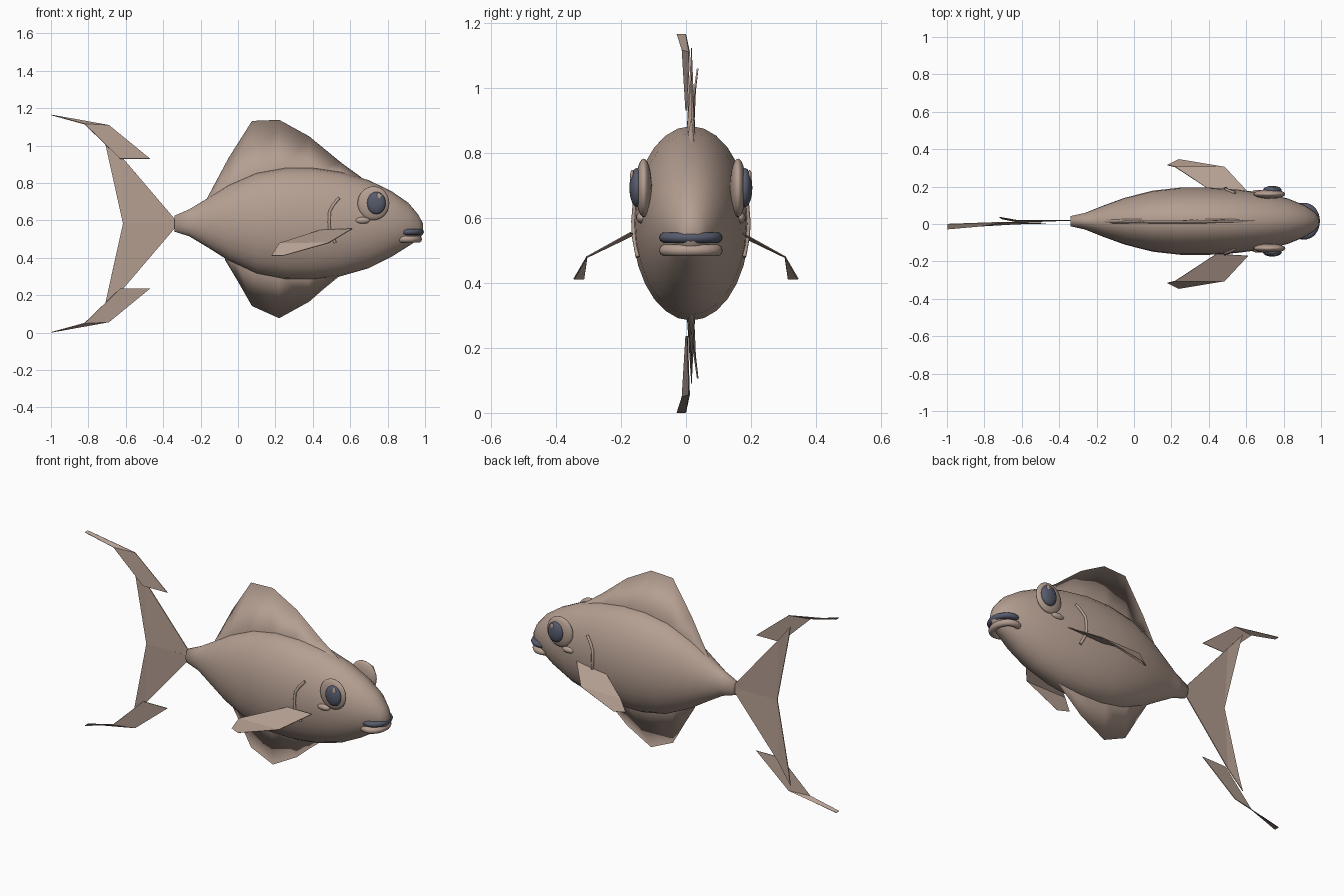
import bpy, bmesh, math
from mathutils import Vector

if "Cube" in bpy.data.objects:
    bpy.data.objects.remove(bpy.data.objects["Cube"])

YC = 0.015  # mid plane of the body


def material(name, rgb):
    m = bpy.data.materials.new(name)
    m.diffuse_color = (*rgb, 1)
    m.use_nodes = True
    m.node_tree.nodes["Principled BSDF"].inputs["Base Color"].default_value = m.diffuse_color
    return m


SKIN = material("dusty_brown", (0.46, 0.345, 0.285))
BLUE = material("slate_blue", (0.095, 0.105, 0.15))


def mesh_object(name, verts, faces, mat, smooth=True, thick=0):
    me = bpy.data.meshes.new(name)
    me.from_pydata(verts, [], faces)
    bm = bmesh.new()
    bm.from_mesh(me)
    bmesh.ops.recalc_face_normals(bm, faces=bm.faces)
    for f in bm.faces:
        f.smooth = smooth
    bm.to_mesh(me)
    bm.free()
    me.materials.append(mat)
    ob = bpy.data.objects.new(name, me)
    bpy.context.collection.objects.link(ob)
    if thick:
        s = ob.modifiers.new("thickness", 'SOLIDIFY')
        s.thickness, s.offset = thick, 0
    return ob


def ellipsoid(name, centre, radii, mat):
    bm = bmesh.new()
    bmesh.ops.create_uvsphere(bm, u_segments=24, v_segments=14, radius=1)
    bmesh.ops.scale(bm, vec=radii, verts=bm.verts)
    bmesh.ops.translate(bm, vec=centre, verts=bm.verts)
    me = bpy.data.meshes.new(name)
    for f in bm.faces:
        f.smooth = True
    bm.to_mesh(me)
    bm.free()
    me.materials.append(mat)
    bpy.context.collection.objects.link(bpy.data.objects.new(name, me))


# Body: elliptical rings (x, top, bottom, half width)
RINGS = [(-0.34, 0.625, 0.54, 0.027), (-0.26, 0.66, 0.515, 0.045),
         (-0.16, 0.72, 0.455, 0.085), (-0.05, 0.79, 0.385, 0.125),
         (0.1, 0.855, 0.315, 0.163), (0.25, 0.882, 0.286, 0.18),
         (0.4, 0.882, 0.284, 0.18), (0.55, 0.86, 0.302, 0.17),
         (0.7, 0.815, 0.345, 0.15), (0.82, 0.757, 0.405, 0.122),
         (0.91, 0.695, 0.462, 0.086), (0.965, 0.63, 0.497, 0.05),
         (0.988, 0.585, 0.525, 0.022)]
N = 28


def section(x):
    for a, b in zip(RINGS, RINGS[1:]):
        if x <= b[0]:
            t = (x - a[0]) / (b[0] - a[0])
            return [p + (q - p) * t for p, q in zip(a, b)]
    return RINGS[-1]


def surface_y(x, z):
    _, top, bot, w = section(x)
    u = (z - (top + bot) / 2) / ((top - bot) / 2)
    return w * math.sqrt(max(0, 1 - u * u))


verts, faces = [], []
for x, top, bot, w in RINGS:
    for i in range(N):
        a = math.tau * i / N
        verts.append((x, YC + w * math.sin(a), (top + bot) / 2 + (top - bot) / 2 * math.cos(a)))
for r in range(len(RINGS) - 1):
    for i in range(N):
        j = (i + 1) % N
        faces.append((r * N + i, r * N + j, (r + 1) * N + j, (r + 1) * N + i))
faces.append(tuple(range(N)))
faces.append(tuple(range((len(RINGS) - 1) * N, len(RINGS) * N)))
mesh_object("body", verts, faces, SKIN)


# Dorsal and belly fins: wedges, thick at the root and thin at the rim
def wedge_fin(name, rim, sign):
    verts, faces = [], []
    for x, z in rim:
        _, top, bot, _w = section(x)
        root = (top if sign > 0 else bot) - sign * 0.03
        half = 0.014
        verts += [(x, YC - half, root), (x, YC + 0.002, z), (x, YC + half, root)]
    for i in range(len(rim) - 1):
        k = 3 * i
        faces += [(k, k + 3, k + 4, k + 1), (k + 1, k + 4, k + 5, k + 2)]
    mesh_object(name, verts, faces, SKIN)


wedge_fin("dorsal_fin", [(-0.165, 0.72), (-0.13, 0.785), (-0.05, 0.935), (0.075, 1.132),
                         (0.22, 1.138), (0.38, 1.05), (0.55, 0.91), (0.66, 0.83)], 1)
wedge_fin("belly_fin", [(-0.07, 0.39), (-0.01, 0.29), (0.075, 0.142), (0.22, 0.077),
                        (0.38, 0.165), (0.46, 0.235), (0.54, 0.3)], -1)

# Tail: two mirrored halves, each with a swept outer lobe
MID = 0.583
for s, side in ((1, "upper"), (-1, "lower")):
    def tz(pts):
        return [(x, y, MID + s * (z - MID)) for x, y, z in pts]
    mesh_object(side + "_tail_web", tz([
        (-0.34, 0.02, 0.583), (-0.34, 0.02, 0.61), (-0.63, 0.02, 0.95),
        (-0.72, 0.036, 1.06), (-0.705, 0.028, 0.99), (-0.615, 0.01, 0.583)]),
        [(0, 1, 2, 5), (2, 3, 4, 5)], SKIN, False, 0.005)
    mesh_object(side + "_tail_lobe", tz([
        (-0.998, 0.0, 1.164), (-0.998, -0.028, 1.164), (-0.82, -0.012, 1.115),
        (-0.69, 0.01, 1.11), (-0.47, 0.004, 0.93), (-0.63, 0.0, 0.93)]),
        [(0, 1, 2, 3), (3, 2, 5, 4)], SKIN, False, 0.004)

# Paired details
for s, side in ((1, "left"), (-1, "right")):
    # Pectoral fin: two folded panels
    fin = [(0.61, 0.17, 0.555), (0.44, 0.16, 0.548), (0.22, 0.305, 0.478),
           (0.485, 0.305, 0.48), (0.24, 0.345, 0.411), (0.18, 0.315, 0.411)]
    mesh_object(side + "_pectoral_fin", [(x, s * y, z) for x, y, z in fin],
                [(0, 1, 2, 3), (3, 2, 5, 4)], SKIN, False, 0.004)
    # Eye: socket disc, iris, glint
    ellipsoid(side + "_eye", (0.724, YC + s * 0.145, 0.692), (0.085, 0.025, 0.09), SKIN)
    ellipsoid(side + "_iris", (0.74, YC + s * 0.166, 0.693), (0.05, 0.023, 0.06), BLUE)
    ellipsoid(side + "_glint", (0.755, YC + s * 0.181, 0.73), (0.013, 0.006, 0.017), SKIN)
    ellipsoid(side + "_cheek_spot", (0.665, YC + s * 0.15, 0.6), (0.04, 0.018, 0.018), SKIN)
    # Gill ridge: tube lying on the flank
    cu = bpy.data.curves.new(side + "_gill", 'CURVE')
    cu.dimensions, cu.bevel_depth, cu.bevel_resolution = '3D', 0.008, 2
    cu.use_fill_caps = True
    path = [(0.54, 0.72), (0.51, 0.685), (0.49, 0.65), (0.487, 0.59), (0.49, 0.545), (0.52, 0.48)]
    sp = cu.splines.new('POLY')
    sp.points.add(len(path) - 1)
    for p, (x, z) in zip(sp.points, path):
        p.co = (x, YC + s * (surface_y(x, z) + 0.002), z, 1)
    cu.materials.append(SKIN)
    bpy.context.collection.objects.link(bpy.data.objects.new(side + "_gill", cu))

# Lips: flattened rings around the snout
for name, cx, cz, minor, mat in (("upper_lip", 0.912, 0.539, 0.017, BLUE),
                                 ("lower_lip", 0.902, 0.5, 0.019, SKIN)):
    verts, faces = [], []
    for i in range(32):
        a = math.tau * i / 32
        for j in range(10):
            b = math.tau * j / 10
            m = 0.02 * math.cos(b)
            verts.append((cx + (0.062 + m) * math.cos(a), YC + (0.078 + m) * math.sin(a),
                          cz + minor * math.sin(b)))
            i2, j2 = (i + 1) % 32, (j + 1) % 10
            faces.append((i * 10 + j, i2 * 10 + j, i2 * 10 + j2, i * 10 + j2))
    mesh_object(name, verts, faces, mat)
